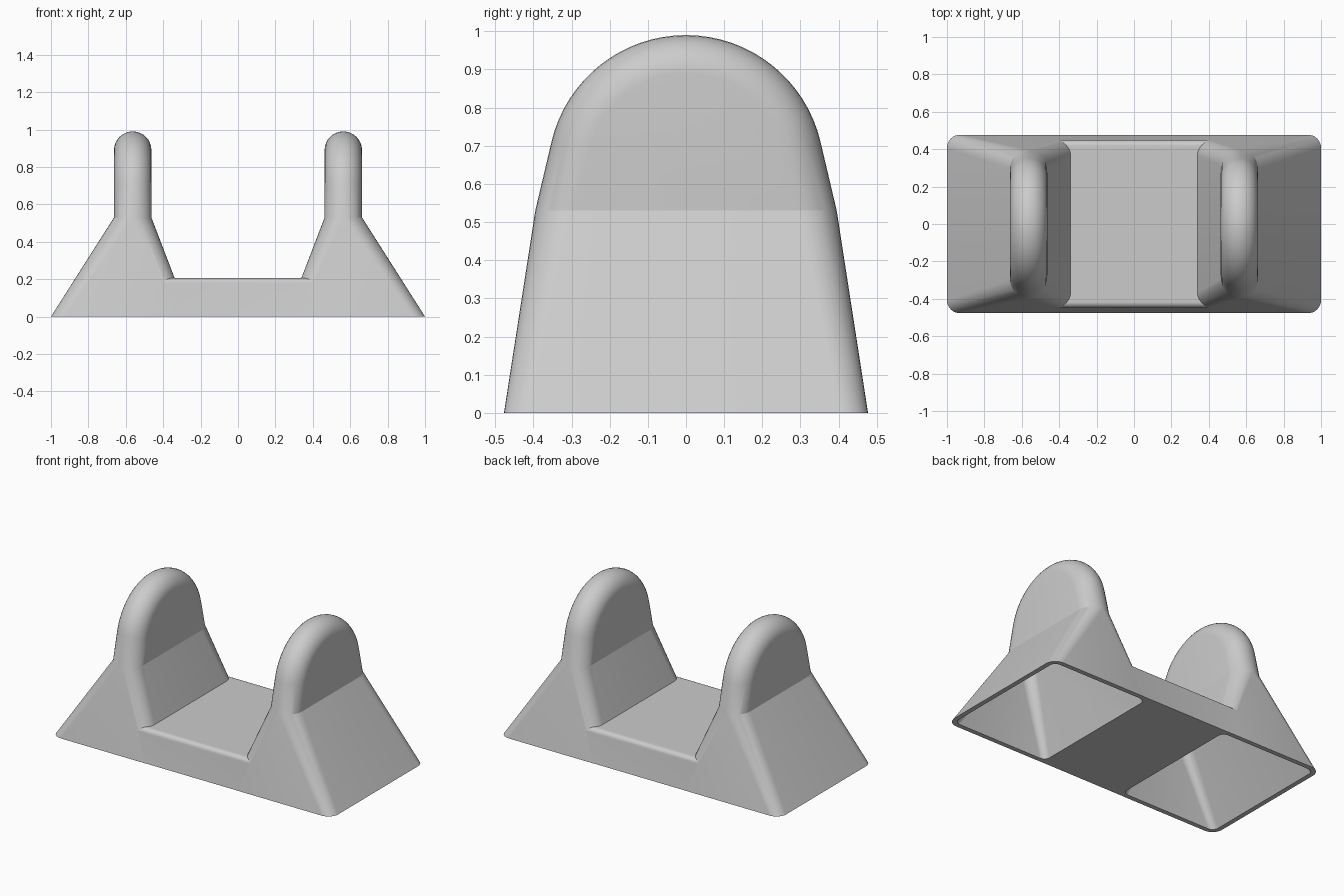
import bpy
import bmesh
from math import sin, cos, pi, radians

cube = bpy.data.objects.get("Cube")
if cube:
    bpy.data.objects.remove(cube, do_unlink=True)

grey = bpy.data.materials.new("light grey")
grey.use_nodes = True
GREY = (0.6, 0.6, 0.6, 1)
grey.diffuse_color = GREY
grey.node_tree.nodes["Principled BSDF"].inputs["Base Color"].default_value = GREY

# Shared dimensions
NECK_Z, TOP_Z, FIN_X, FIN_R = 0.53, 0.99, 0.563, 0.1
BASE_Y, NECK_Y, DOME_R = 0.477, 0.395, 0.362
BASE_IN, BASE_OUT, CORNER_R = 0.26, 1.0, 0.07
WALL = 0.03
STEPS = 8


def make_object(name, bm):
    bmesh.ops.remove_doubles(bm, verts=bm.verts, dist=0.0001)
    bmesh.ops.recalc_face_normals(bm, faces=bm.faces)
    mesh = bpy.data.meshes.new(name)
    bm.to_mesh(mesh)
    bm.free()
    mesh.materials.append(grey)
    obj = bpy.data.objects.new(name, mesh)
    bpy.context.collection.objects.link(obj)
    return obj


def lerp(a, b, t):
    return a + (b - a) * t


def foot_section(z, side, inset):
    """Horizontal end section of the flared foot: position, inward direction, x range, radius."""
    t = z / NECK_Z
    y = lerp(BASE_Y, NECK_Y, t) - inset
    x0 = lerp(BASE_IN, FIN_X - FIN_R, t) + inset
    x1 = lerp(BASE_OUT, FIN_X + FIN_R, t) - inset
    return (side * y, z, -side, 0, x0, x1, lerp(CORNER_R, FIN_R, t) - inset)


def tower(name, sign, inset=0.0, bottom=0.0):
    """Flared foot and rounded fin, swept up the front, over the dome and down the back."""
    stations = [foot_section(bottom, -1, inset), foot_section(NECK_Z, -1, inset)]
    start, count = radians(13.5), 32
    for i in range(count + 1):
        a = lerp(start, pi - start, i / count)
        ny, nz = cos(a), -sin(a)
        r = DOME_R - inset
        stations.append((-r * ny, TOP_Z - DOME_R - r * nz, ny, nz,
                         FIN_X - FIN_R + inset, FIN_X + FIN_R - inset, FIN_R - inset))
    stations += [foot_section(NECK_Z, 1, inset), foot_section(bottom, 1, inset)]

    bm = bmesh.new()
    rows = []
    for y, z, ny, nz, x0, x1, r in stations:
        row = []
        for centre, first in ((x1 - r, 0), (x0 + r, pi / 2)):
            for k in range(STEPS + 1):
                p = first + k / STEPS * pi / 2
                d = r * (1 - sin(p))
                row.append(bm.verts.new((sign * (centre + r * cos(p)), y + ny * d, z + nz * d)))
        rows.append(row)
    for a, b in zip(rows, rows[1:]):
        for k in range(len(a) - 1):
            bm.faces.new((a[k], a[k + 1], b[k + 1], b[k]))
    # Flat cheeks of the fin, sloped foot walls and underside
    for k in (0, -1):
        bm.faces.new([row[k] for row in rows[1:-1]])
        bm.faces.new((rows[0][k], rows[1][k], rows[-2][k], rows[-1][k]))
    bm.faces.new(rows[0] + rows[-1][::-1])
    return make_object(name, bm)


def combine(target, other, operation):
    mod = target.modifiers.new(operation.title(), "BOOLEAN")
    mod.operation, mod.solver, mod.object = operation, "EXACT", other
    bpy.ops.object.select_all(action="DESELECT")
    bpy.context.view_layer.objects.active = target
    target.select_set(True)
    bpy.ops.object.modifier_apply(modifier=mod.name)
    bpy.data.objects.remove(other, do_unlink=True)


# Low bridge between the feet, with rounded upper edges
BRIDGE_Z, EDGE_R = 0.205, 0.03
slope = (BASE_Y - NECK_Y) / NECK_Z
edge_z = BRIDGE_Z - EDGE_R
half = [(BASE_Y - 0.001, 0)]
for k in range(STEPS + 1):
    a = k / STEPS * pi / 2
    half.append((BASE_Y - 0.001 - slope * edge_z - EDGE_R * (1 - cos(a)), edge_z + EDGE_R * sin(a)))
outline = half + [(-y, z) for y, z in reversed(half)]
bm = bmesh.new()
ends = [[bm.verts.new((x, y, z)) for y, z in outline] for x in (-0.5, 0.5)]
for end in ends:
    bm.faces.new(end)
for k in range(len(outline)):
    j = (k + 1) % len(outline)
    bm.faces.new((ends[0][k], ends[0][j], ends[1][j], ends[1][k]))
stand = make_object("double_fin_stand", bm)

# Join both towers, then hollow them from below
for sign in (-1, 1):
    combine(stand, tower("tower", sign), "UNION")
for sign in (-1, 1):
    combine(stand, tower("tower_hollow", sign, WALL, -0.05), "DIFFERENCE")

bpy.ops.object.shade_smooth_by_angle(angle=radians(20))
